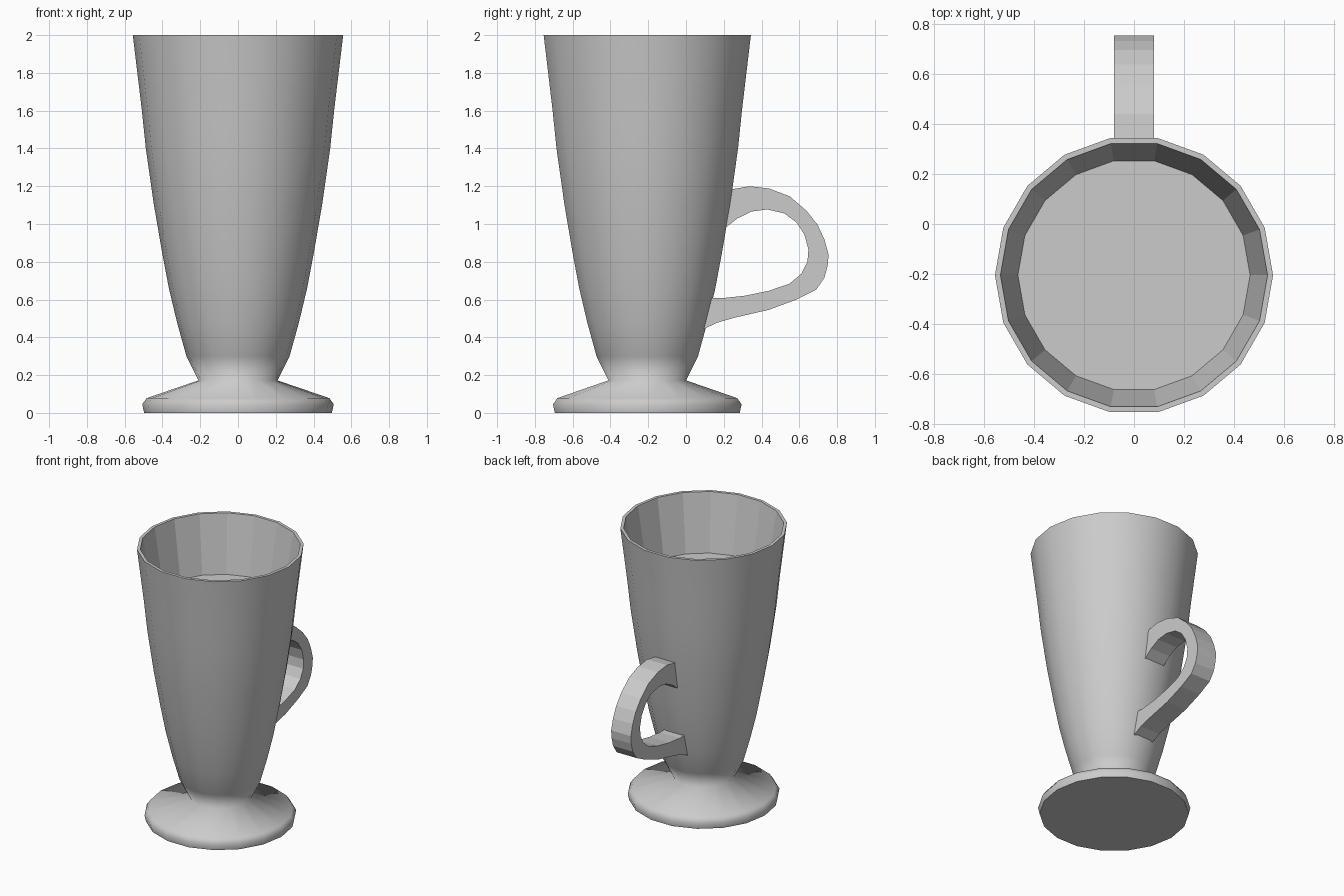
import bpy, bmesh
from math import cos, sin, tau

if "Cube" in bpy.data.objects:
    bpy.data.objects.remove(bpy.data.objects["Cube"])

SIDES = 18
CENTRE_Y = -0.205


def finish(bm, name):
    bmesh.ops.recalc_face_normals(bm, faces=bm.faces)
    mesh = bpy.data.meshes.new(name)
    bm.to_mesh(mesh)
    bm.free()
    obj = bpy.data.objects.new(name, mesh)
    bpy.context.collection.objects.link(obj)
    return obj


# Footed glass: one lathed profile (radius, height) from the foot up, over the rim, to the inner surface
outer = [(0.497, 0), (0.507, 0.045), (0.484, 0.078), (0.209, 0.172),
         (0.273, 0.30), (0.323, 0.48), (0.366, 0.66), (0.402, 0.85),
         (0.445, 1.10), (0.488, 1.40), (0.510, 1.61), (0.557, 2.0)]
inner = [(0.535, 2.0), (0.465, 1.58)]

bm = bmesh.new()
rings = [[bm.verts.new((r * cos(tau * i / SIDES), CENTRE_Y + r * sin(tau * i / SIDES), z))
          for i in range(SIDES)] for r, z in outer + inner]
for k, (low, high) in enumerate(zip(rings, rings[1:])):
    for i in range(SIDES):
        j = (i + 1) % SIDES
        face = bm.faces.new((low[i], low[j], high[j], high[i]))
        face.smooth = k < len(outer) - 1
bm.faces.new(rings[0][::-1])
bm.faces.new(rings[-1])
# Keep the foot edge, rim and inner wall crisp
for edge in bm.edges:
    edge.smooth = all(f.smooth for f in edge.link_faces)
finish(bm, "glass_body")

# Handle: side outline (y, z) swept across x, ends tucked into the body
outside = [(0.20, 1.17), (0.24, 1.183), (0.336, 1.20), (0.44, 1.188), (0.55, 1.146),
           (0.638, 1.07), (0.696, 0.997), (0.733, 0.918), (0.755, 0.838),
           (0.75, 0.78), (0.733, 0.716), (0.69, 0.653), (0.585, 0.60),
           (0.44, 0.546), (0.257, 0.504), (0.167, 0.478), (0.098, 0.446), (0.06, 0.43)]
inside = [(0.10, 0.61), (0.188, 0.607), (0.31, 0.62), (0.44, 0.647), (0.548, 0.684),
          (0.611, 0.737), (0.643, 0.80), (0.648, 0.865), (0.627, 0.944),
          (0.585, 1.008), (0.521, 1.056), (0.43, 1.077), (0.347, 1.066),
          (0.273, 1.03), (0.209, 0.98), (0.17, 0.95)]

bm = bmesh.new()
side = bm.faces.new([bm.verts.new((-0.08, y, z)) for y, z in outside + inside])
swept = bmesh.ops.extrude_face_region(bm, geom=[side], use_keep_orig=True)
bmesh.ops.translate(bm, vec=(0.16, 0, 0),
                    verts=[g for g in swept["geom"] if isinstance(g, bmesh.types.BMVert)])
finish(bm, "handle")
